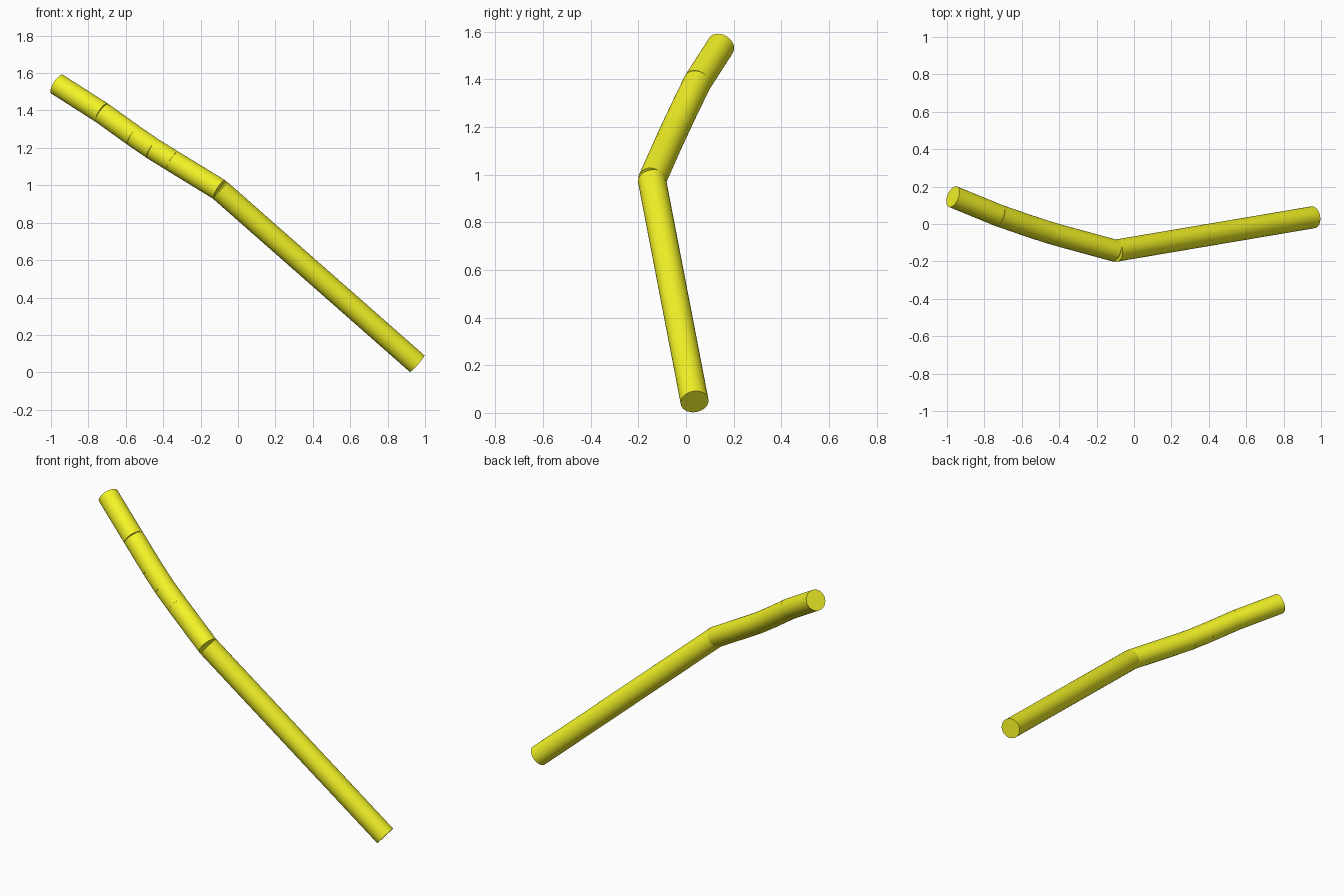
import bpy
from mathutils import Vector

if "Cube" in bpy.data.objects:
    bpy.data.objects.remove(bpy.data.objects["Cube"])

RADIUS = 0.059

# Centre line of the bent rod, from the low end to the high end
PATH = [Vector(p) for p in (
    (0.957, 0.036, 0.047),
    (-0.100, -0.143, 0.977),
    (-0.350, -0.075, 1.130),
    (-0.455, -0.045, 1.195),
    (-0.557, -0.012, 1.265),
    (-0.727, 0.047, 1.387),
    (-0.968, 0.146, 1.541),
)]

yellow = bpy.data.materials.new("yellow")
yellow.diffuse_color = (0.9, 0.9, 0.02, 1)
yellow.use_nodes = True
yellow.node_tree.nodes["Principled BSDF"].inputs["Base Color"].default_value = yellow.diffuse_color


def rod(name, a, b):
    """Capped round rod between two points."""
    d = b - a
    bpy.ops.mesh.primitive_cylinder_add(vertices=48, radius=RADIUS, depth=d.length,
                                        location=(a + b) / 2)
    ob = bpy.context.object
    ob.rotation_euler = d.to_track_quat('Z', 'Y').to_euler()
    ob.name = name
    ob.data.materials.append(yellow)
    bpy.ops.object.shade_smooth_by_angle()


# Straight rod sections butted end to end
for i, (a, b) in enumerate(zip(PATH, PATH[1:])):
    rod(f"rod_section_{i + 1}", a, b)
